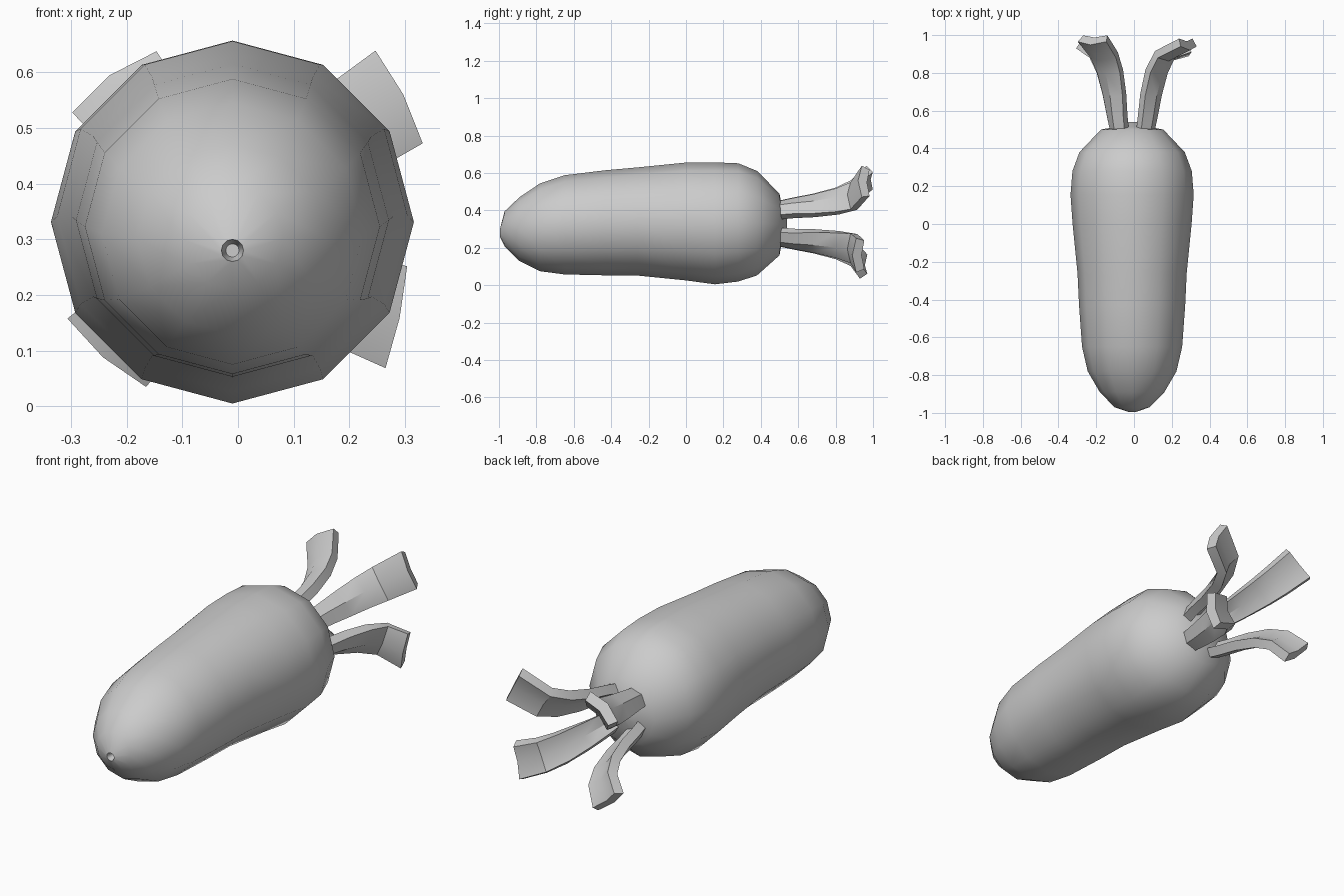
import bpy, bmesh
from math import sin, cos, radians, pi
from mathutils import Vector

if "Cube" in bpy.data.objects:
    bpy.data.objects.remove(bpy.data.objects["Cube"])

CX = -0.01


def bridge(bm, a, b):
    n = len(a)
    for i in range(n):
        bm.faces.new((a[i], a[(i + 1) % n], b[(i + 1) % n], b[i]))


def finish(bm, name, angle):
    bmesh.ops.recalc_face_normals(bm, faces=bm.faces[:])
    me = bpy.data.meshes.new(name)
    bm.to_mesh(me)
    bm.free()
    ob = bpy.data.objects.new(name, me)
    bpy.context.collection.objects.link(ob)
    bpy.ops.object.select_all(action='DESELECT')
    ob.select_set(True)
    bpy.context.view_layer.objects.active = ob
    bpy.ops.object.shade_smooth_by_angle(angle=radians(angle))
    return ob


# Root body: twelve-sided rings as (y, centre z, radius), starting in the tip dimple
rings = [(-0.96, 0.28, 0.012), (-0.995, 0.28, 0.02), (-0.97, 0.302, 0.093),
         (-0.89, 0.30, 0.171), (-0.78, 0.31, 0.235), (-0.65, 0.323, 0.265),
         (-0.43, 0.334, 0.281), (-0.26, 0.341, 0.289), (0.0, 0.341, 0.315),
         (0.155, 0.331, 0.326), (0.28, 0.336, 0.316), (0.38, 0.332, 0.279),
         (0.50, 0.325, 0.165), (0.515, 0.33, 0.085), (0.54, 0.33, 0.03)]
bm = bmesh.new()
loops = []
for y, cz, r in rings:
    loops.append([bm.verts.new((CX + r * sin(k * pi / 6), y, cz + r * cos(k * pi / 6)))
                  for k in range(12)])
for a, b in zip(loops, loops[1:]):
    bridge(bm, a, b)
bm.faces.new(loops[0])
bm.faces.new(loops[-1])
finish(bm, "root_body", 50)


# Leaf stalks: curved strips with a shallow bent section that curl outwards
def leaf(name, angle, tip_angle, twist, tip_r, tip_y):
    path = [(0.48, 0.115, 0.10), (0.57, 0.135, 0.115), (0.68, 0.155, 0.135),
            (0.80, 0.19, 0.155), (0.88, 0.235, 0.17), (tip_y, tip_r, 0.187)]
    bm = bmesh.new()
    loops = []
    last = len(path) - 1
    for i, (y, r, w) in enumerate(path):
        t = (i / last) ** 1.5
        ang = radians(angle + (tip_angle - angle) * t)
        side = ang + radians(twist * t)
        p0, p1 = path[max(i - 1, 0)], path[min(i + 1, last)]
        d = Vector((p1[0] - p0[0], p1[1] - p0[1])).normalized()
        out = Vector((cos(side) * d.x, -d.y, sin(side) * d.x))
        across = Vector((-sin(side), 0, cos(side)))
        c = Vector((CX + r * cos(ang), y, 0.33 + r * sin(ang)))
        section = [(-0.5, 0), (0, 0.022), (0.5, 0), (0.42, -0.045), (0, -0.03), (-0.42, -0.045)]
        loops.append([bm.verts.new(c + across * (s * w) + out * h) for s, h in section])
    for a, b in zip(loops, loops[1:]):
        bridge(bm, a, b)
    bm.faces.new(loops[0])
    bm.faces.new(loops[-1])
    finish(bm, name, 30)


leaf("leaf_upper_right", 45, 37, -10, 0.375, 0.94)
leaf("leaf_upper_left", 132, 130, -4, 0.33, 0.965)
leaf("leaf_lower_left", 228, 226, 3, 0.325, 0.93)
leaf("leaf_lower_right", -45, -30, 18, 0.34, 0.91)
